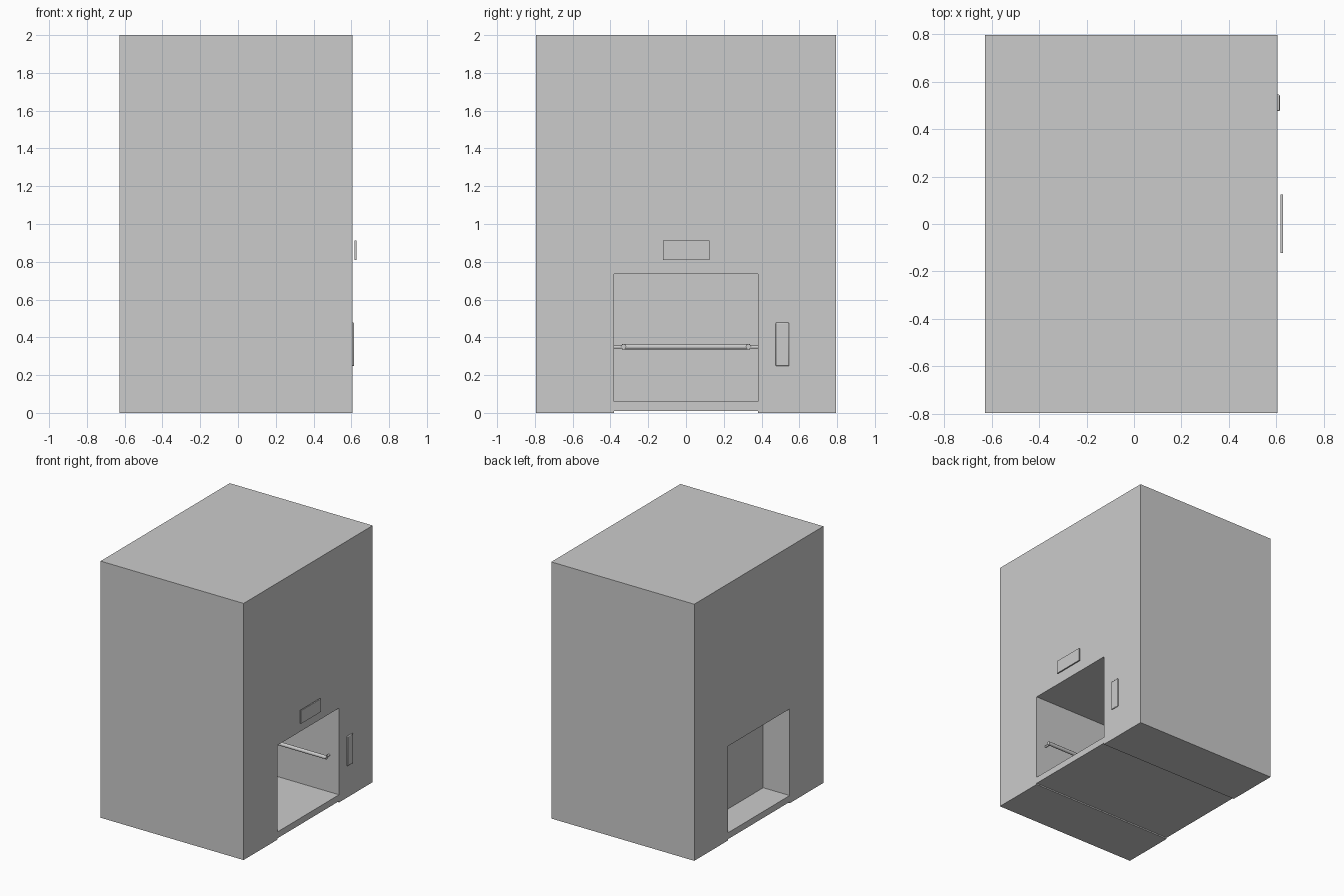
import bpy
from mathutils import Vector

if "Cube" in bpy.data.objects:
    bpy.data.objects.remove(bpy.data.objects["Cube"])


def box(name, x, y, z):
    bpy.ops.mesh.primitive_cube_add(size=1, location=[(a + b) / 2 for a, b in (x, y, z)])
    o = bpy.context.object
    o.name = name
    o.scale = [b - a for a, b in (x, y, z)]
    bpy.ops.object.transform_apply(location=True, rotation=False, scale=True)
    return o


def rod(name, a, b, r):
    a, b = Vector(a), Vector(b)
    d = b - a
    bpy.ops.mesh.primitive_cylinder_add(vertices=20, radius=r, depth=d.length, location=(a + b) / 2)
    o = bpy.context.object
    o.name = name
    o.rotation_euler = d.to_track_quat('Z', 'Y').to_euler()
    bpy.ops.object.shade_smooth_by_angle()
    return o


# Lift shaft block with cabin, rear niche and shallow underside channel cut out
shaft = box("lift_shaft", (-0.628, 0.605), (-0.795, 0.795), (0, 2))
cutters = [
    box("cabin_cutter", (-0.385, 0.8), (-0.38, 0.38), (0.06, 0.735)),
    box("niche_cutter", (-0.8, -0.40), (-0.38, 0.38), (0.06, 0.735)),
    box("channel_cutter", (-0.8, 0.8), (-0.38, 0.38), (-0.1, 0.01)),
]
for c in cutters:
    c.hide_render = True
    m = shaft.modifiers.new("cut", 'BOOLEAN')
    m.operation = 'DIFFERENCE'
    m.solver = 'EXACT'
    m.object = c
bpy.context.view_layer.objects.active = shaft
for m in list(shaft.modifiers):
    bpy.ops.object.modifier_apply(modifier=m.name)
for c in cutters:
    bpy.data.objects.remove(c)

# Handrails on both side walls and the back wall, with wall brackets
Z, R = 0.35, 0.014
for side, s in (("left", -1), ("right", 1)):
    rod(f"handrail_{side}", (-0.335, s * 0.33, Z), (0.535, s * 0.33, Z), R)
    for x in (-0.30, 0.52):
        rod(f"rail_bracket_{side}", (x, s * 0.33, Z - 0.002), (x, s * 0.385, Z - 0.002), 0.008)
    rod("back_rail_bracket", (-0.335, s * 0.28, Z), (-0.39, s * 0.28, Z), 0.008)
rod("handrail_back", (-0.335, -0.34, Z), (-0.335, 0.34, Z), R)

# Floor indicator above the doorway
box("floor_indicator", (0.618, 0.628), (-0.122, 0.124), (0.81, 0.912))

# Call button plate beside the doorway
plate = box("call_plate", (0.60, 0.614), (0.475, 0.545), (0.248, 0.478))
b = plate.modifiers.new("soft_edge", 'BEVEL')
b.width = 0.004
b.segments = 2
bpy.ops.object.shade_smooth_by_angle()
